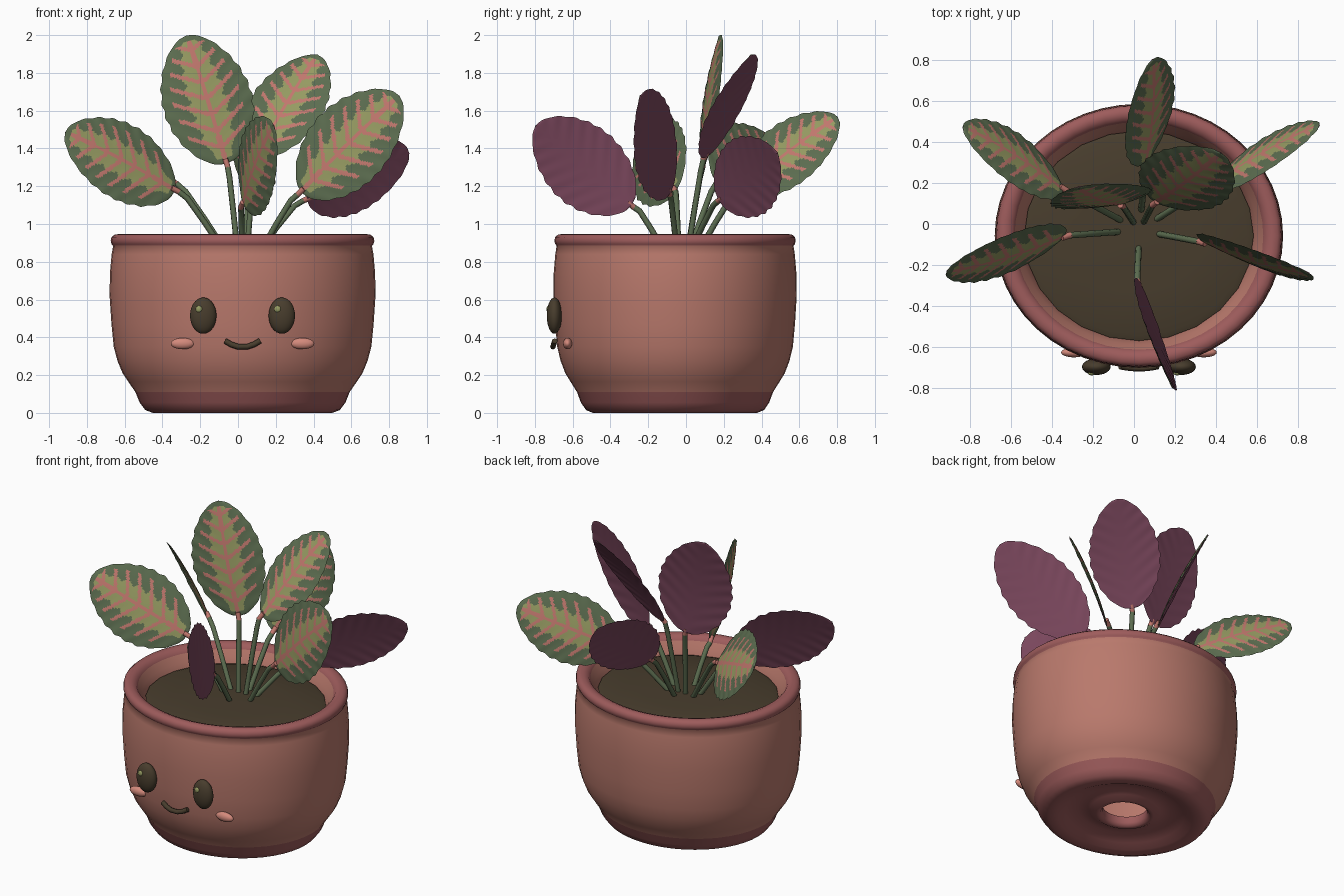
import bpy, bmesh, math
from mathutils import Vector

cube = bpy.data.objects.get("Cube")
if cube:
    bpy.data.objects.remove(cube, do_unlink=True)


def material(name, rgb):
    lin = [((c / 255 + 0.055) / 1.055) ** 2.4 for c in rgb]
    m = bpy.data.materials.new(name)
    m.use_nodes = True
    m.diffuse_color = (*lin, 1)
    m.node_tree.nodes["Principled BSDF"].inputs["Base Color"].default_value = (*lin, 1)
    return m


CLAY = material("terracotta", (185, 121, 108))
RIM = material("rose_clay", (158, 92, 92))
SOIL = material("dark_soil", (72, 61, 45))
DARK = material("dark_green", (92, 109, 80))
LIGHT = material("light_green", (150, 155, 98))
VEIN = material("pink_vein", (194, 120, 110))
PURPLE = material("purple_underside", (124, 72, 94))
BLUSH = material("blush", (212, 138, 124))

CX, CY, SQUASH = 0.024, -0.058, 0.915


def add_object(name, data, mats):
    ob = bpy.data.objects.new(name, data)
    bpy.context.collection.objects.link(ob)
    for m in mats:
        data.materials.append(m)
    return ob


def finish(name, bm, mats, angle=60):
    bmesh.ops.recalc_face_normals(bm, faces=bm.faces)
    me = bpy.data.meshes.new(name)
    bm.to_mesh(me)
    bm.free()
    me.shade_smooth()
    me.set_sharp_from_angle(angle=math.radians(angle))
    return add_object(name, me, mats)


def lathe(name, profile, mats, seg=48, closed=False, slot=None):
    """Spin (radius, z) points around the slightly oval pot axis."""
    bm = bmesh.new()
    rings = []
    for r, z in profile:
        ring = []
        for i in range(seg):
            t = math.tau * i / seg
            ring.append(bm.verts.new((CX + r * math.cos(t), CY + r * SQUASH * math.sin(t), z)))
        rings.append(ring)
    pairs = list(zip(rings, rings[1:] + rings[:1])) if closed else list(zip(rings, rings[1:]))
    for k, (a, b) in enumerate(pairs):
        for i in range(seg):
            j = (i + 1) % seg
            f = bm.faces.new((a[i], a[j], b[j], b[i]))
            f.material_index = slot(k) if slot else 0
    if not closed:
        bmesh.ops.contextual_create(bm, geom=rings[-1])
    return finish(name, bm, mats)


def ellipsoid(name, centre, radii, mat):
    bm = bmesh.new()
    bmesh.ops.create_uvsphere(bm, u_segments=24, v_segments=14, radius=1)
    bmesh.ops.scale(bm, vec=radii, verts=bm.verts)
    bmesh.ops.translate(bm, vec=centre, verts=bm.verts)
    return finish(name, bm, [mat], 180)


def tube(name, points, radius, mat):
    cu = bpy.data.curves.new(name, "CURVE")
    cu.dimensions = "3D"
    cu.bevel_depth = radius
    cu.bevel_resolution = 2
    cu.use_fill_caps = True
    sp = cu.splines.new("POLY")
    sp.points.add(len(points) - 1)
    for p, co in zip(sp.points, points):
        p.co = (*co, 1)
    return add_object(name, cu, [mat])


# Pot: foot with drain hole, belly, rolled rim, inner wall
foot = [(0.14, 0.085), (0.14, 0.045), (0.155, 0.025), (0.18, 0.022), (0.22, 0.045), (0.29, 0.055),
        (0.37, 0.03), (0.42, 0.008), (0.475, 0.0), (0.515, 0.015), (0.545, 0.055), (0.567, 0.11)]
belly = [(0.605, 0.165), (0.635, 0.21), (0.662, 0.275), (0.682, 0.35), (0.694, 0.47), (0.704, 0.62),
         (0.702, 0.74), (0.693, 0.84), (0.685, 0.885)]
rim = [(0.693, 0.893), (0.698, 0.91), (0.694, 0.93), (0.677, 0.944), (0.65, 0.947), (0.62, 0.937),
       (0.607, 0.915)]
inner = [(0.58, 0.87), (0.55, 0.8), (0.53, 0.3), (0.46, 0.1)]
n_foot, n_belly, n_rim = len(foot), len(belly), len(rim)


def pot_slot(k):
    in_rim = n_foot + n_belly - 1 <= k < n_foot + n_belly + n_rim - 1
    return 1 if k < n_foot - 1 or in_rim else 0


lathe("pot", foot + belly + rim + inner, [CLAY, RIM], closed=True, slot=pot_slot)
lathe("soil", [(0.56, 0.84), (0.53, 0.85), (0.3, 0.86), (0.1, 0.865)], [SOIL], seg=24)

# Face
for side, label in ((-1, "right"), (1, "left")):
    x = CX + side * 0.208
    ellipsoid(label + "_eye", (x, -0.697, 0.515), (0.07, 0.04, 0.096), SOIL)
    ellipsoid(label + "_eye_glint", (x - 0.022, -0.729, 0.549), (0.018, 0.01, 0.018), LIGHT)
    ellipsoid(label + "_cheek", (CX + side * 0.317, -0.627, 0.367), (0.063, 0.024, 0.03), BLUSH)
tube("mouth", [(CX + x, -0.705 + 1.2 * x * x, 0.348 + 3.9 * x * x)
               for x in (-0.092, -0.06, -0.025, 0.025, 0.06, 0.092)], 0.015, SOIL)

# Leaves
ROWS, COLS, VEINS, WIDTH = 88, 44, 8, 0.234


def half_width(u):
    body = max(math.sin(math.pi * u ** 0.95), 0.0) ** 0.54
    return WIDTH * body * (1 + 0.022 * math.cos(math.tau * (VEINS + 1) * u))


def leaf_slot(u, v):
    """Pick midrib, side vein, pale centre or dark margin."""
    x = abs(v) * half_width(u)
    phase = (u - 0.85 * x) * VEINS
    off = abs(phase - round(phase))
    if x < 0.013 and u < 0.96:
        return 2
    if off < 0.14 and abs(v) < 0.76 and phase > 0.5 and u < 0.93:
        return 2
    return 1 if abs(v) < 0.36 + 0.28 * (0.5 - off) and 0.05 < u < 0.95 else 0


def leaf(name, base, tip, normal, breadth=1.0):
    base, tip = Vector(base), Vector(tip)
    length = (tip - base).length
    axis = (tip - base).normalized()
    n = Vector(normal)
    n = (n - axis * n.dot(axis)).normalized()
    side = axis.cross(n)
    verts, faces, slots = [], [], []
    for face_side in (1, -1):
        start = len(verts)
        for i in range(ROWS + 1):
            u = i / ROWS
            h = half_width(u)
            for j in range(COLS + 1):
                v = 2 * j / COLS - 1
                x = abs(v) * h
                ripple = 0.0013 * abs(v) * math.cos(math.tau * VEINS * (u - 0.85 * x))
                bend = 0.02 * (4 * u * (1 - u) - 0.5) - 0.05 * x * abs(v)
                lift = ripple + bend + face_side * 0.005 * (1 - v * v)
                verts.append(base + axis * (u * length) + side * (v * h * breadth) + n * lift)
        for i in range(ROWS):
            for j in range(COLS):
                a = start + i * (COLS + 1) + j
                quad = (a, a + 1, a + COLS + 2, a + COLS + 1)
                faces.append(quad[::-1] if face_side > 0 else quad)
                u, v = (i + 0.5) / ROWS, 2 * (j + 0.5) / COLS - 1
                slots.append(leaf_slot(u, v) if face_side > 0 else 3)
    me = bpy.data.meshes.new(name)
    me.from_pydata(verts, [], faces)
    me.polygons.foreach_set("material_index", slots)
    me.shade_smooth()
    add_object(name, me, [DARK, LIGHT, VEIN, PURPLE])

    # Stem rising from the soil, with a pink joint at the leaf
    out = Vector((base.x - CX, base.y + 0.03, 0))
    root = Vector((CX, -0.03, 0.84)) + out.normalized() * min(0.09, 0.3 * out.length)
    joint = base - axis * 0.02
    bend_a = root.lerp(joint, 0.45) + Vector((0, 0, 0.02))
    bend_b = root.lerp(joint, 0.82) + Vector((0, 0, 0.025))
    tube(name + "_stem", [root, bend_a, bend_b, joint], 0.0155, DARK)
    tube(name + "_joint", [joint - axis * 0.005, base + axis * 0.025], 0.0155, VEIN)


# Each leaf: base, tip, direction of the green side, relative breadth
leaf("right_leaf", (-0.33, -0.06, 1.18), (-0.91, -0.24, 1.49), (0.44, -0.8, 0.35), 0.98)
leaf("back_right_leaf", (-0.34, 0.17, 1.22), (-0.83, 0.48, 1.44), (0.57, 0.62, 0.45), 0.97)
leaf("back_leaf", (0.06, 0.29, 1.18), (0.10, 0.80, 1.57), (0.79, -0.43, 0.41), 0.86)
leaf("back_left_leaf", (0.36, 0.18, 1.13), (0.90, 0.49, 1.38), (-0.55, 0.76, 0.34), 0.9)
leaf("left_leaf", (0.33, -0.09, 1.17), (0.85, -0.25, 1.68), (-0.4, -0.87, 0.12))
leaf("front_leaf", (0.02, -0.29, 1.10), (0.18, -0.80, 1.52), (-0.92, -0.39, -0.1), 0.96)
leaf("tall_leaf", (-0.06, 0.09, 1.32), (-0.27, 0.17, 2.0), (0.15, -0.95, 0.19), 1.03)
leaf("tall_left_leaf", (0.10, 0.10, 1.36), (0.42, 0.34, 1.90), (-0.35, -0.82, 0.46), 0.94)
